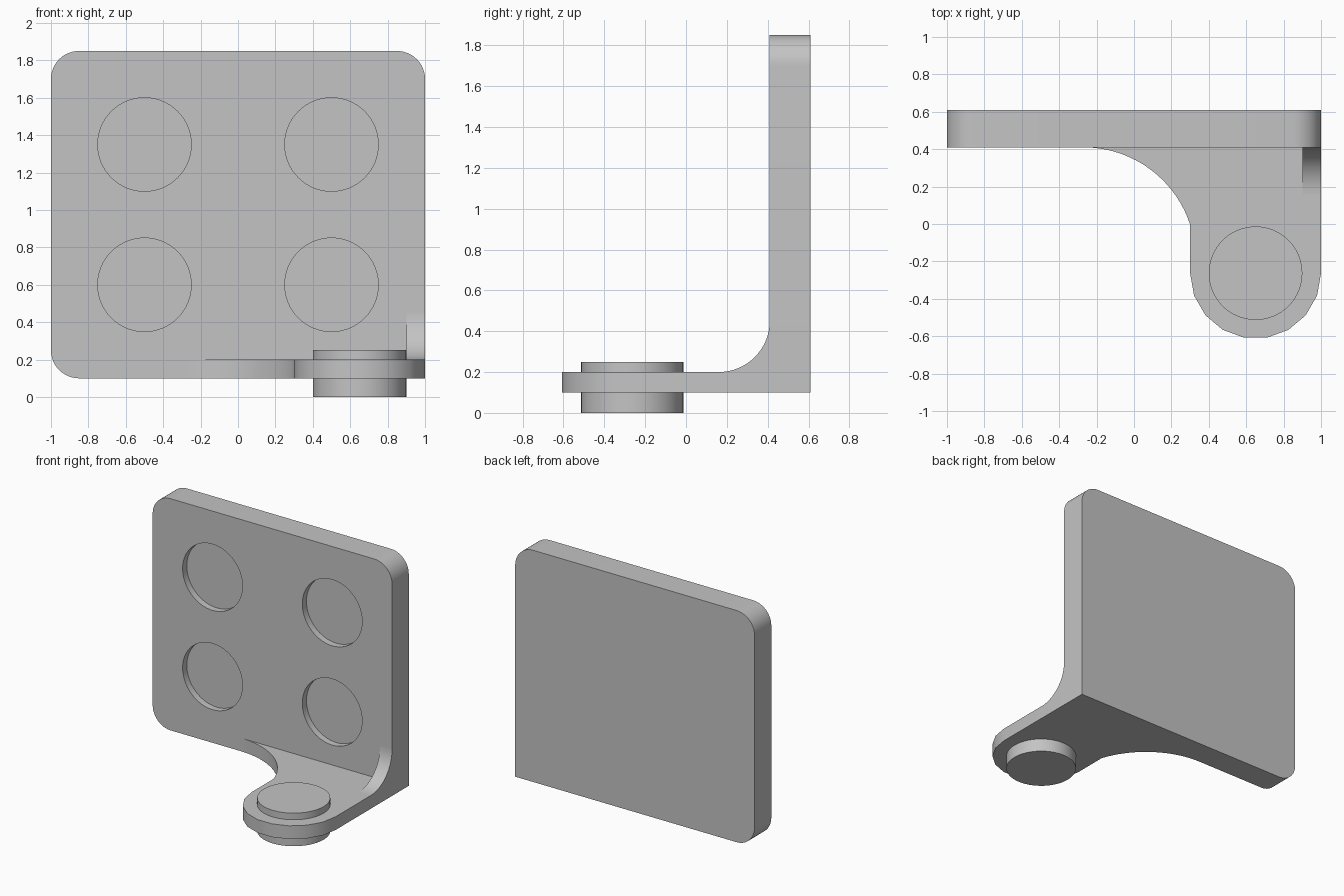
import bpy
import bmesh
from math import cos, sin, radians
from mathutils import Vector

cube = bpy.data.objects.get("Cube")
if cube:
    bpy.data.objects.remove(cube, do_unlink=True)

GREY = (0.55, 0.55, 0.55, 1)
metal = bpy.data.materials.new("plain grey")
metal.use_nodes = True
metal.diffuse_color = GREY
metal.node_tree.nodes["Principled BSDF"].inputs["Base Color"].default_value = GREY

# Main dimensions
FRONT, BACK = 0.41, 0.61
BOTTOM, ARM_TOP, TOP = 0.1, 0.2, 1.85
PIVOT_X, PIVOT_Y = 0.65, -0.263
HOLE = 0.25


def arc(cx, cy, r, start, end, steps):
    """Points along a circular arc, angles in degrees."""
    angles = [radians(start + (end - start) * i / steps) for i in range(steps + 1)]
    return [(cx + r * cos(a), cy + r * sin(a)) for a in angles]


def prism(name, profile, place, push):
    """Extrude a 2D profile, placed in space by a function, along a vector."""
    bm = bmesh.new()
    face = bm.faces.new([bm.verts.new(place(u, v)) for u, v in profile])
    grown = bmesh.ops.extrude_face_region(bm, geom=[face], use_keep_orig=True)
    verts = [g for g in grown["geom"] if isinstance(g, bmesh.types.BMVert)]
    bmesh.ops.translate(bm, verts=verts, vec=Vector(push))
    bmesh.ops.recalc_face_normals(bm, faces=bm.faces)
    mesh = bpy.data.meshes.new(name)
    bm.to_mesh(mesh)
    bm.free()
    mesh.materials.append(metal)
    obj = bpy.data.objects.new(name, mesh)
    bpy.context.collection.objects.link(obj)
    return obj


def activate(obj):
    bpy.ops.object.select_all(action='DESELECT')
    obj.select_set(True)
    bpy.context.view_layer.objects.active = obj


# Upright plate: three rounded corners, one square corner above the arm
R = 0.15
outline = [(1, BOTTOM)]
outline += arc(1 - R, TOP - R, R, 0, 90, 12)
outline += arc(R - 1, TOP - R, R, 90, 180, 12)
outline += arc(R - 1, BOTTOM + R, R, 180, 270, 12)
plate = prism("back_plate", outline, lambda x, z: (x, FRONT, z), (0, BACK - FRONT, 0))

# Four shallow round recesses in the front of the plate
for x in (-0.5, 0.5):
    for z in (0.6, 1.35):
        cutter = prism("recess_cutter", arc(x, z, HOLE, 0, 354.375, 63),
                       lambda u, v: (u, FRONT - 0.1, v), (0, 0.15, 0))
        cutter.hide_render = True
        cut = plate.modifiers.new("recess", 'BOOLEAN')
        cut.operation = 'DIFFERENCE'
        cut.solver = 'EXACT'
        cut.object = cutter
        activate(plate)
        bpy.ops.object.modifier_apply(modifier=cut.name)
        bpy.data.objects.remove(cutter, do_unlink=True)

# Flat arm: rounded tip, then a concave sweep into the plate
outline = [(1, FRONT)]
outline += arc(PIVOT_X, PIVOT_Y, 0.35, 0, -180, 9)
outline += arc(-0.27, FRONT - 0.6, 0.6, 18, 90, 18)
arm = prism("pivot_arm", outline, lambda x, y: (x, y, BOTTOM), (0, 0, ARM_TOP - BOTTOM))

# Narrow curved rib in the corner between arm and plate
F = 0.25
outline = [(FRONT, ARM_TOP)] + arc(FRONT - F, ARM_TOP + F, F, 0, -90, 16)
rib = prism("corner_rib", outline, lambda y, z: (0.9, y, z), (0.1, 0, 0))

# Round pivot disc passing through the arm
disc = prism("pivot_disc", arc(PIVOT_X, PIVOT_Y, 0.25, 0, 354.375, 63),
             lambda x, y: (x, y, 0), (0, 0, 0.25))

for part in (plate, arm, rib, disc):
    activate(part)
    bpy.ops.object.shade_smooth_by_angle(angle=radians(30))
